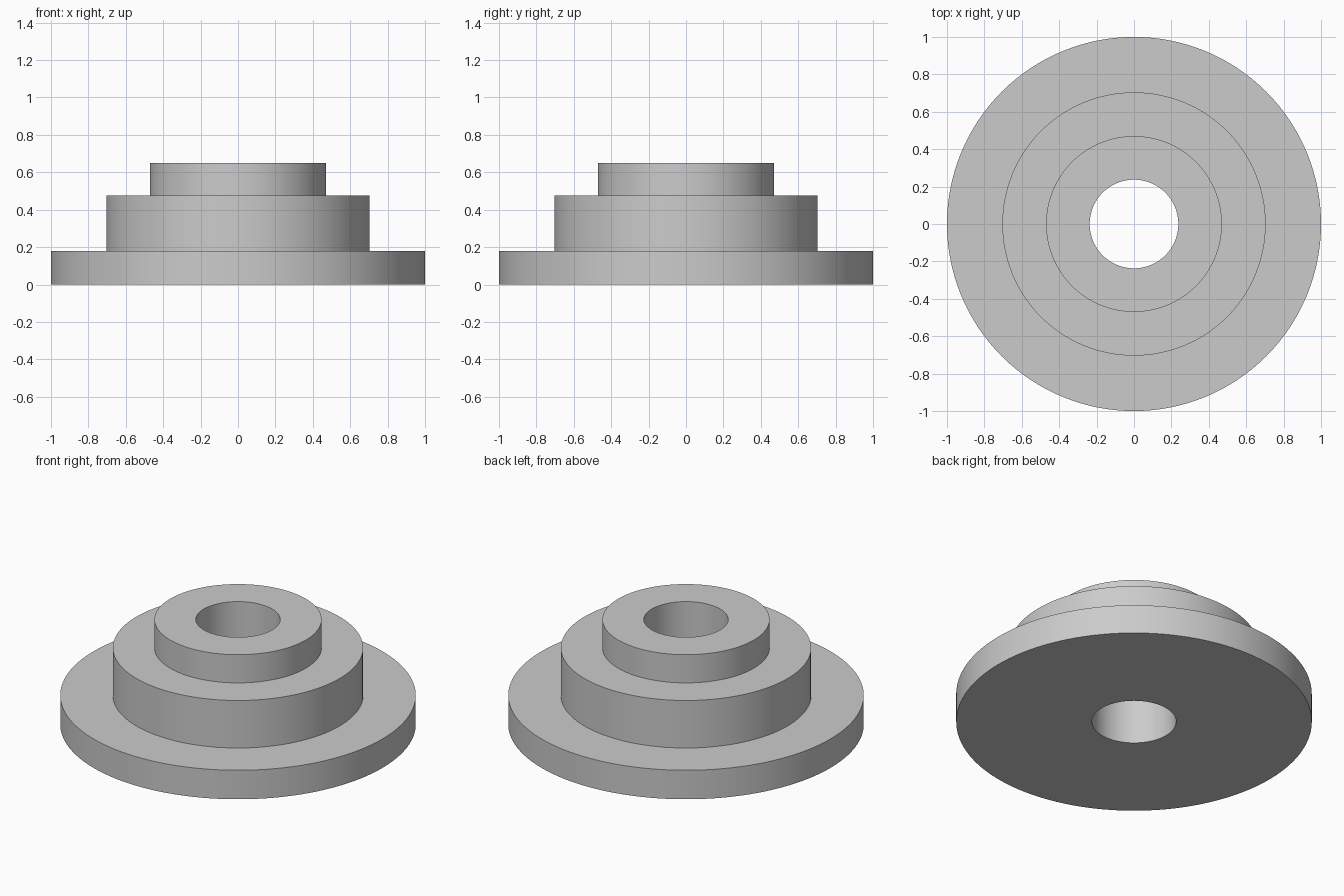
import bpy
import bmesh
import math

cube = bpy.data.objects.get("Cube")
if cube:
    bpy.data.objects.remove(cube, do_unlink=True)

SEGMENTS = 128
BORE = 0.237

# Plain grey metal
grey = bpy.data.materials.new("grey_metal")
grey.use_nodes = True
colour = (0.6, 0.6, 0.6, 1.0)
grey.diffuse_color = colour
grey.node_tree.nodes["Principled BSDF"].inputs["Base Color"].default_value = colour

# Half section of the stepped hub: (radius, height)
flange, body, collar = (1.0, 0.18), (0.704, 0.475), (0.47, 0.65)
section = [(BORE, 0)]
z = 0
for radius, top in (flange, body, collar):
    section += [(radius, z), (radius, top)]
    z = top
section.append((BORE, z))

# Revolve the closed section around the vertical axis
bm = bmesh.new()
rings = []
for radius, height in section:
    ring = []
    for i in range(SEGMENTS):
        a = math.tau * i / SEGMENTS
        ring.append(bm.verts.new((radius * math.cos(a), radius * math.sin(a), height)))
    rings.append(ring)
for k, low in enumerate(rings):
    high = rings[(k + 1) % len(rings)]
    for i in range(SEGMENTS):
        j = (i + 1) % SEGMENTS
        bm.faces.new((low[i], low[j], high[j], high[i]))
bmesh.ops.recalc_face_normals(bm, faces=bm.faces)

mesh = bpy.data.meshes.new("stepped_flange_hub")
bm.to_mesh(mesh)
bm.free()
mesh.materials.append(grey)
hub = bpy.data.objects.new("stepped_flange_hub", mesh)
bpy.context.collection.objects.link(hub)

# Smooth walls, crisp step edges
bpy.ops.object.select_all(action="DESELECT")
hub.select_set(True)
bpy.context.view_layer.objects.active = hub
bpy.ops.object.shade_smooth_by_angle(angle=math.radians(30))
